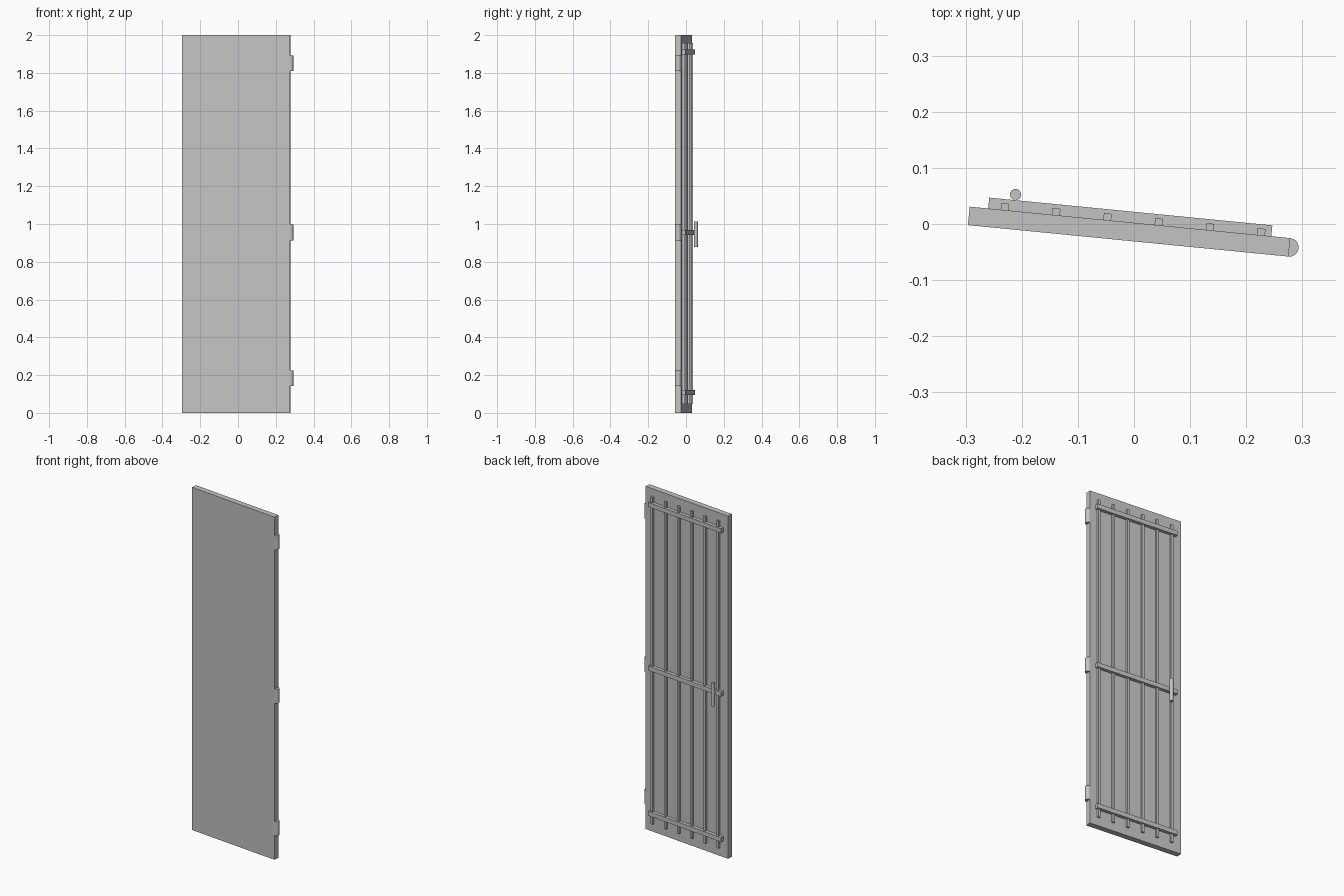
import bpy, math
from mathutils import Matrix, Vector

cube = bpy.data.objects.get("Cube")
if cube:
    bpy.data.objects.remove(cube, do_unlink=True)

grey = bpy.data.materials.new("plain grey")
grey.use_nodes = True
grey.diffuse_color = (0.55, 0.55, 0.55, 1)
grey.node_tree.nodes["Principled BSDF"].inputs["Base Color"].default_value = (0.55, 0.55, 0.55, 1)

# The door stands slightly ajar: u runs along its width, v through its thickness
WIDTH, THICK, HEIGHT = 0.574, 0.033, 2.0
SWING = Matrix.Translation((-0.296, -0.002, 0)) @ Matrix.Rotation(math.radians(-5.6), 4, "Z")


def finish(name, centre):
    obj = bpy.context.object
    obj.name = name
    obj.matrix_world = SWING @ Matrix.Translation(Vector(centre))
    obj.data.materials.append(grey)
    return obj


def box(name, u, v, z):
    """Box from (low, high) ranges in the door's own axes."""
    bpy.ops.mesh.primitive_cube_add(size=1)
    ranges = (u, v, z)
    size = [hi - lo for lo, hi in ranges]
    bpy.context.object.data.transform(Matrix.Diagonal((*size, 1)))
    return finish(name, [(lo + hi) / 2 for lo, hi in ranges])


def rod(name, radius, height, centre):
    bpy.ops.mesh.primitive_cylinder_add(vertices=32, radius=radius, depth=height)
    bpy.ops.object.shade_smooth_by_angle(angle=math.radians(40))
    return finish(name, centre)


# Door slab
box("door_panel", (0, WIDTH), (0, THICK), (0, HEIGHT))

# Horizontal rails on the back
for label, z in (("bottom", 0.108), ("middle", 0.956), ("top", 1.91)):
    box(label + "_rail", (0.033, 0.54), (THICK, 0.0525), (z - 0.013, z + 0.013))

# Thin vertical bars passing through the rails
for i in range(6):
    u = 0.0626 + i * 0.0918
    box(f"vertical_bar_{i + 1}", (u - 0.007, u + 0.007), (THICK, 0.045), (0.047, 1.957))

# Hinge barrels along the edge
for label, z in (("bottom", 0.183), ("middle", 0.955), ("top", 1.851)):
    rod(label + "_hinge", THICK / 2, 0.083, (WIDTH, THICK / 2, z))

# Upright handle resting on the middle rail
rod("handle", 0.01, 0.133, (0.0793, 0.0625, 0.946))
